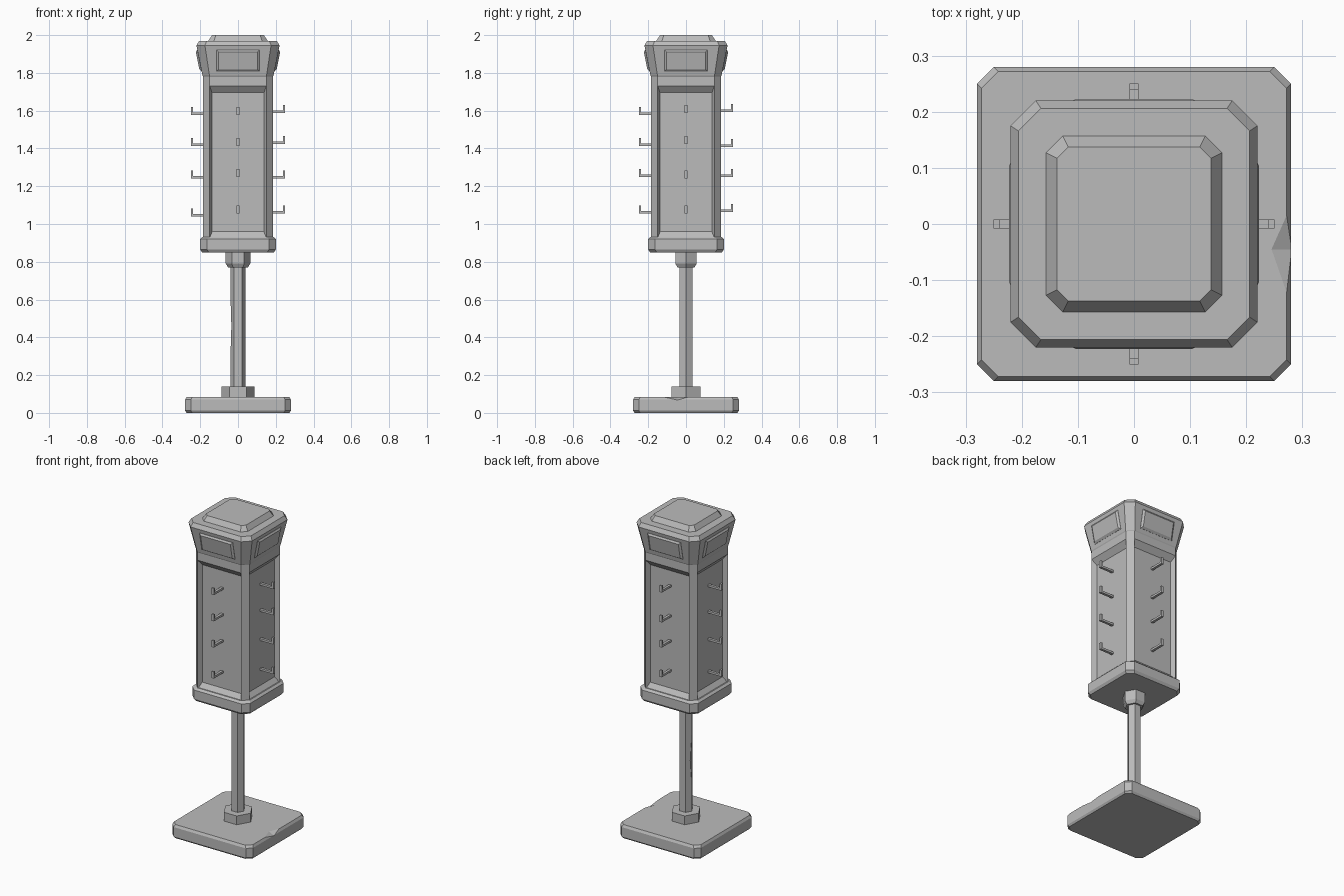
import bpy, bmesh, math
from mathutils import Matrix, Vector

cube = bpy.data.objects.get("Cube")
if cube:
    bpy.data.objects.remove(cube, do_unlink=True)

grey = bpy.data.materials.new("plain grey")
grey.use_nodes = True
colour = (0.5, 0.5, 0.5, 1)
grey.diffuse_color = colour
grey.node_tree.nodes["Principled BSDF"].inputs["Base Color"].default_value = colour


def finish(name, bm):
    bmesh.ops.recalc_face_normals(bm, faces=bm.faces)
    mesh = bpy.data.meshes.new(name)
    bm.to_mesh(mesh)
    bm.free()
    mesh.materials.append(grey)
    obj = bpy.data.objects.new(name, mesh)
    bpy.context.collection.objects.link(obj)
    return obj


def loft(rings):
    """Stack rings of points into a closed solid."""
    bm = bmesh.new()
    loops = [[bm.verts.new(p) for p in ring] for ring in rings]
    n = len(loops[0])
    for low, high in zip(loops, loops[1:]):
        for i in range(n):
            j = (i + 1) % n
            bm.faces.new((low[i], low[j], high[j], high[i]))
    bm.faces.new(loops[0][::-1])
    bm.faces.new(loops[-1])
    bmesh.ops.recalc_face_normals(bm, faces=bm.faces)
    return bm


def square_ring(half, cut, z):
    """Square with chamfered corners."""
    a = half - cut
    corner = [(half, -a), (half, a)]
    ring = []
    for k in range(4):
        turn = Matrix.Rotation(k * math.pi / 2, 3, 'Z')
        ring += [turn @ Vector((x, y, z)) for x, y in corner]
    return ring


def hex_ring(radius, z):
    return [(radius * math.cos(k * math.pi / 3), radius * math.sin(k * math.pi / 3), z)
            for k in range(6)]


def block(name, *sections):
    return finish(name, loft([square_ring(*s) for s in sections]))


def hex_post(name, *sections):
    return finish(name, loft([hex_ring(*s) for s in sections]))


def chip(target, name, points):
    """Knock a faceted nick out of a part."""
    bm = bmesh.new()
    for p in points:
        bm.verts.new(p)
    bmesh.ops.convex_hull(bm, input=bm.verts)
    cutter = finish(name, bm)
    cutter.hide_render = True
    cutter.hide_viewport = True
    cutter.display_type = 'WIRE'
    mod = target.modifiers.new("chip", 'BOOLEAN')
    mod.operation = 'DIFFERENCE'
    mod.solver = 'EXACT'
    mod.object = cutter
    bpy.context.view_layer.update()
    graph = bpy.context.evaluated_depsgraph_get()
    mesh = bpy.data.meshes.new_from_object(target.evaluated_get(graph))
    target.modifiers.clear()
    target.data = mesh
    bpy.data.objects.remove(cutter, do_unlink=True)


# Foot plate with a chipped edge
base = block("base_plate", (0.272, 0.03, 0), (0.28, 0.03, 0.012),
             (0.28, 0.03, 0.07), (0.272, 0.03, 0.085))
chip(base, "base_chip_cutter",
     [(0.243, -0.045, 0.086), (0.29, 0.06, 0.086), (0.29, -0.18, 0.086),
      (0.285, -0.045, 0.066), (0.3, -0.045, 0.1)])

# Hexagonal pole and its collars
hex_post("lower_collar", (0.088, 0.08), (0.088, 0.14))
pole = hex_post("pole", (0.04, 0.08), (0.04, 0.8))
chip(pole, "pole_chip_cutter",
     [(-0.04, 0, 0.62), (-0.033, 0, 0.46), (-0.04, 0, 0.3),
      (-0.038, 0.02, 0.46), (-0.038, -0.02, 0.46), (-0.06, 0, 0.46)])
hex_post("upper_collar", (0.052, 0.77), (0.065, 0.79), (0.065, 0.855))

# Display body: lower tray, panelled column
block("body_tray", (0.19, 0.035, 0.85), (0.2, 0.035, 0.865),
      (0.2, 0.035, 0.92), (0.187, 0.035, 0.932))
bm = loft([square_ring(0.185, 0.035, 0.925), square_ring(0.185, 0.035, 1.73),
           square_ring(0.185, 0.035, 1.78)])
panels = [f for f in bm.faces if f.calc_center_median().z < 1.7
          and max(abs(f.normal.x), abs(f.normal.y)) > 0.99]
bmesh.ops.inset_individual(bm, faces=panels, thickness=0.018, depth=-0.028)
for f in panels:
    for v in f.verts:
        v.co.z = 1.695 if v.co.z > 1.3 else 0.96
finish("panelled_body", bm)

# Flared head and stepped cap
block("head", (0.178, 0.035, 1.765), (0.188, 0.037, 1.785),
      (0.22, 0.045, 1.945), (0.206, 0.04, 1.97))
block("cap", (0.157, 0.03, 1.965), (0.157, 0.03, 1.97), (0.137, 0.02, 2.0))


def hook(turn, z):
    """L-shaped peg profile pulled to a narrow width."""
    profile = [(0.15, 0), (0.25, 0), (0.25, 0.042), (0.239, 0.042),
               (0.239, 0.013), (0.15, 0.013)]
    return loft([[turn @ Vector((x, y, z + h)) for x, h in profile]
                 for y in (-0.008, 0.008)])


def sign_plate(turn):
    """Bevelled plate lying on the sloped head side."""
    rings = []
    for half, top, bottom, out in ((0.115, 1.922, 1.808, -0.005), (0.115, 1.922, 1.808, 0.001),
                                   (0.103, 1.911, 1.819, 0.01)):
        rings.append([turn @ Vector((0.188 + 0.2 * (z - 1.785) + out, y, z))
                      for y, z in ((-half, bottom), (half, bottom), (half, top), (-half, top))])
    return loft(rings)


# Hooks sit at slightly uneven heights on each side
sides = {
    "left": (0, (1.588, 1.424, 1.242, 1.056)),
    "back": (1, (1.594, 1.407, 1.25, 1.064)),
    "right": (2, (1.578, 1.414, 1.242, 1.04)),
    "front": (3, (1.578, 1.414, 1.25, 1.056)),
}
for side, (quarter, heights) in sides.items():
    turn = Matrix.Rotation(quarter * math.pi / 2, 3, 'Z')
    finish(side + "_sign_plate", sign_plate(turn))
    for row, z in enumerate(heights, 1):
        finish(f"{side}_hook_{row}", hook(turn, z))
